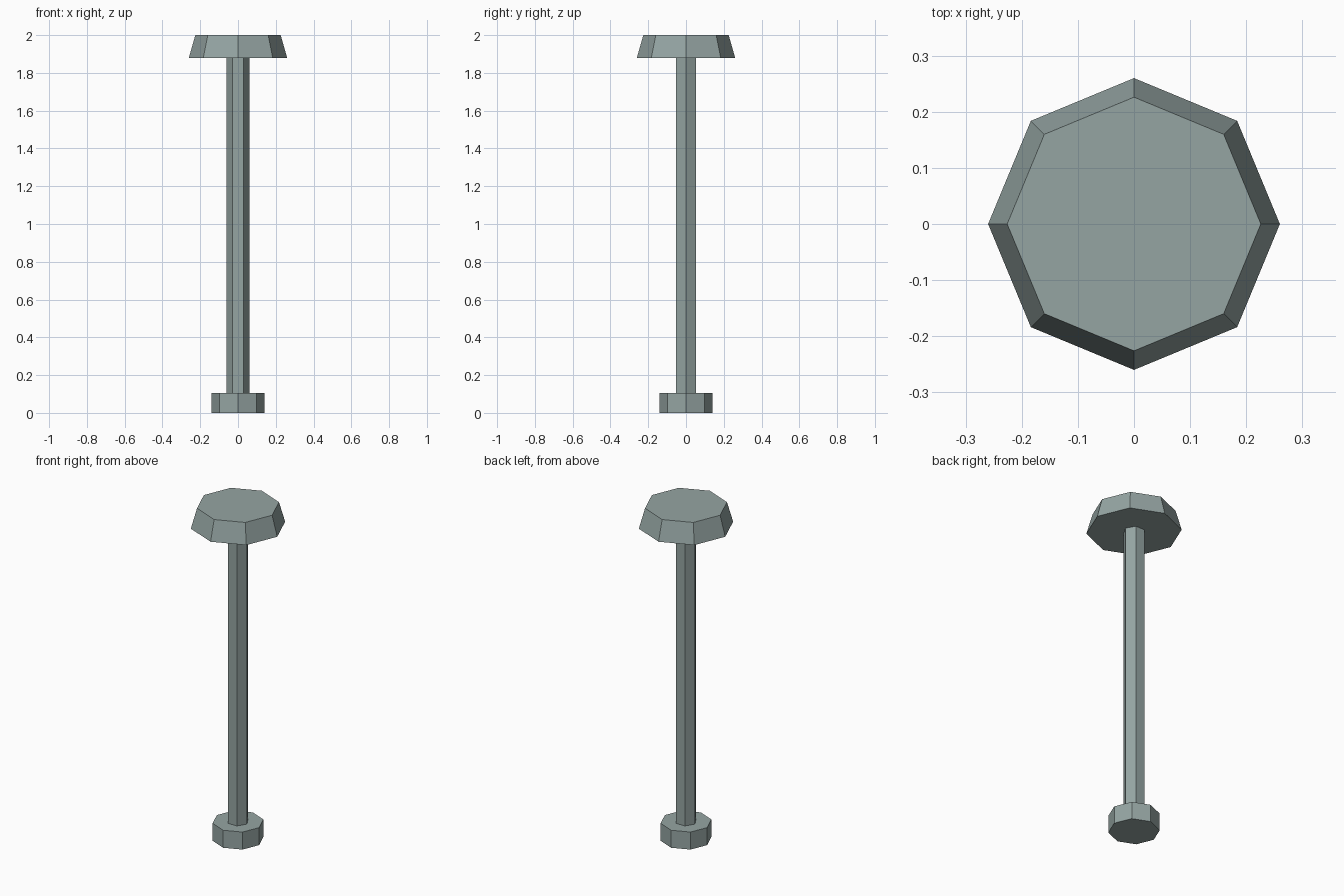
import bpy
import bmesh
from math import cos, sin, tau

cube = bpy.data.objects.get("Cube")
if cube:
    bpy.data.objects.remove(cube, do_unlink=True)

metal = bpy.data.materials.new("grey_green_metal")
metal.use_nodes = True
colour = (0.30, 0.375, 0.365, 1.0)
metal.diffuse_color = colour
metal.node_tree.nodes["Principled BSDF"].inputs["Base Color"].default_value = colour


def prism(name, sides, low_radius, high_radius, low, high):
    """Flat-sided closed prism with its first corner on the +x axis."""
    bm = bmesh.new()
    angles = [tau * i / sides for i in range(sides)]
    bottom = [bm.verts.new((low_radius * cos(a), low_radius * sin(a), low)) for a in angles]
    top = [bm.verts.new((high_radius * cos(a), high_radius * sin(a), high)) for a in angles]
    bm.faces.new(bottom[::-1])
    bm.faces.new(top)
    for i in range(sides):
        j = (i + 1) % sides
        bm.faces.new((bottom[i], bottom[j], top[j], top[i]))
    mesh = bpy.data.meshes.new(name)
    bm.to_mesh(mesh)
    bm.free()
    mesh.materials.append(metal)
    obj = bpy.data.objects.new(name, mesh)
    bpy.context.collection.objects.link(obj)
    return obj


# Octagonal foot, hexagonal pole and tapered octagonal cap
prism("foot", 8, 0.14, 0.14, 0.0, 0.105)
prism("pole", 6, 0.06, 0.06, 0.105, 1.88)
prism("cap", 8, 0.26, 0.226, 1.88, 2.0)
